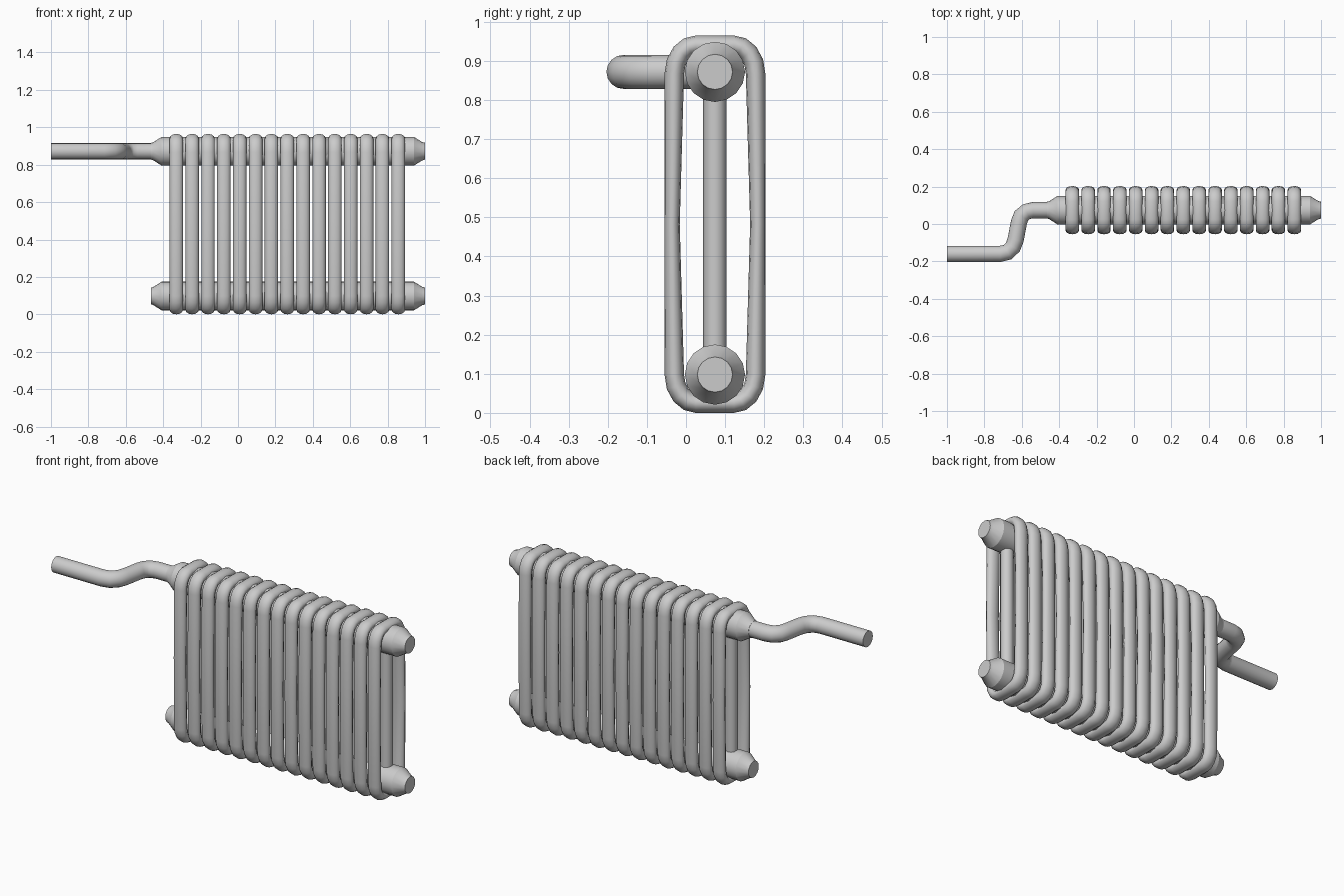
import bpy, bmesh
from math import sin, cos, pi, radians
from mathutils import Vector

if "Cube" in bpy.data.objects:
    bpy.data.objects.remove(bpy.data.objects["Cube"])

YC, Z_LOW, Z_HIGH = 0.074, 0.098, 0.872
HEIGHT, HALF_Y = 0.965, 0.129


def finish(name, bm, angle=40):
    bmesh.ops.recalc_face_normals(bm, faces=bm.faces)
    me = bpy.data.meshes.new(name)
    bm.to_mesh(me)
    bm.free()
    ob = bpy.data.objects.new(name, me)
    bpy.context.collection.objects.link(ob)
    bpy.ops.object.select_all(action='DESELECT')
    ob.select_set(True)
    bpy.context.view_layer.objects.active = ob
    bpy.ops.object.shade_smooth_by_angle(angle=radians(angle))
    return ob


def skin(bm, rings, closed=False):
    """Bridge vertex rings; cap both ends unless closed."""
    vs = [[bm.verts.new(p) for p in r] for r in rings]
    n = len(vs[0])
    pairs = list(zip(vs, vs[1:])) + ([(vs[-1], vs[0])] if closed else [])
    for a, b in pairs:
        for i in range(n):
            j = (i + 1) % n
            bm.faces.new((a[i], a[j], b[j], b[i]))
    if not closed:
        bm.faces.new(vs[0])
        bm.faces.new(vs[-1])


def loop_outline():
    """Outer rounded outline in yz: (point, normal, half thickness)."""
    ry, rz, seg = 0.08, 0.098, 4
    pts = []
    for k, (sy, sz) in enumerate([(1, 1), (-1, 1), (-1, -1), (1, -1)]):
        for s in range(seg + 1):
            a = k * pi / 2 + s * pi / 2 / seg
            p = Vector((0, YC + sy * (HALF_Y - ry) + ry * cos(a),
                        HEIGHT / 2 + sz * (HEIGHT / 2 - rz) + rz * sin(a)))
            nrm = Vector((0, cos(a) / ry, sin(a) / rz)).normalized()
            pts.append((p, nrm, 0.025))
        if k in (1, 3):
            continue
        # thinner waist halfway along the long sides is added below
    left = (Vector((0, YC - HALF_Y, HEIGHT / 2)), Vector((0, -1, 0)), 0.0195)
    right = (Vector((0, YC + HALF_Y, HEIGHT / 2)), Vector((0, 1, 0)), 0.0195)
    pts.insert(2 * (seg + 1), left)
    pts.append(right)
    return pts


# Radiator sections: outer loop tube with a middle column
def section(i, x):
    bm = bmesh.new()
    n = 12
    rings = []
    for p, nrm, t in loop_outline():
        c = p - nrm * t
        rings.append([c + nrm * t * sin(2 * pi * k / n)
                      + Vector((x + 0.036 * cos(2 * pi * k / n), 0, 0)) for k in range(n)])
    skin(bm, rings, closed=True)
    skin(bm, [[(x + 0.032 * cos(2 * pi * k / n), YC + 0.03 * sin(2 * pi * k / n), z)
               for k in range(n)] for z in (Z_LOW, Z_HIGH)])
    finish(f"section_{i + 1}", bm, 50)


for i in range(15):
    section(i, -0.33 + i * 0.0848)


# Header pipes with tapered end plugs
def header(name, z):
    bm = bmesh.new()
    n = 16
    prof = [(-0.465, 0.045), (-0.455, 0.047), (-0.408, 0.077),
            (0.94, 0.077), (0.985, 0.049), (1.0, 0.045)]
    skin(bm, [[(x, YC + r * cos(2 * pi * k / n), z + r * sin(2 * pi * k / n))
               for k in range(n)] for x, r in prof])
    finish(name, bm, 25)


header("lower_header", Z_LOW)
header("upper_header", Z_HIGH)

# Supply pipe: S-bend swept in the horizontal plane
path = [Vector((x, y, Z_HIGH)) for x, y in [
    (-0.44, 0.074), (-0.54, 0.074), (-0.575, 0.066), (-0.602, 0.044), (-0.615, 0.01),
    (-0.633, -0.085), (-0.647, -0.122), (-0.675, -0.15), (-0.715, -0.16), (-1.0, -0.16)]]
rings = []
for i, p in enumerate(path):
    d = (path[min(i + 1, len(path) - 1)] - path[max(i - 1, 0)]).normalized()
    if i in (0, len(path) - 1):
        d = Vector((-1, 0, 0))
    side = d.cross(Vector((0, 0, 1)))
    rings.append([p + 0.0435 * (side * cos(2 * pi * k / 16) + Vector((0, 0, sin(2 * pi * k / 16))))
                  for k in range(16)])
bm = bmesh.new()
skin(bm, rings)
finish("supply_pipe", bm, 40)
